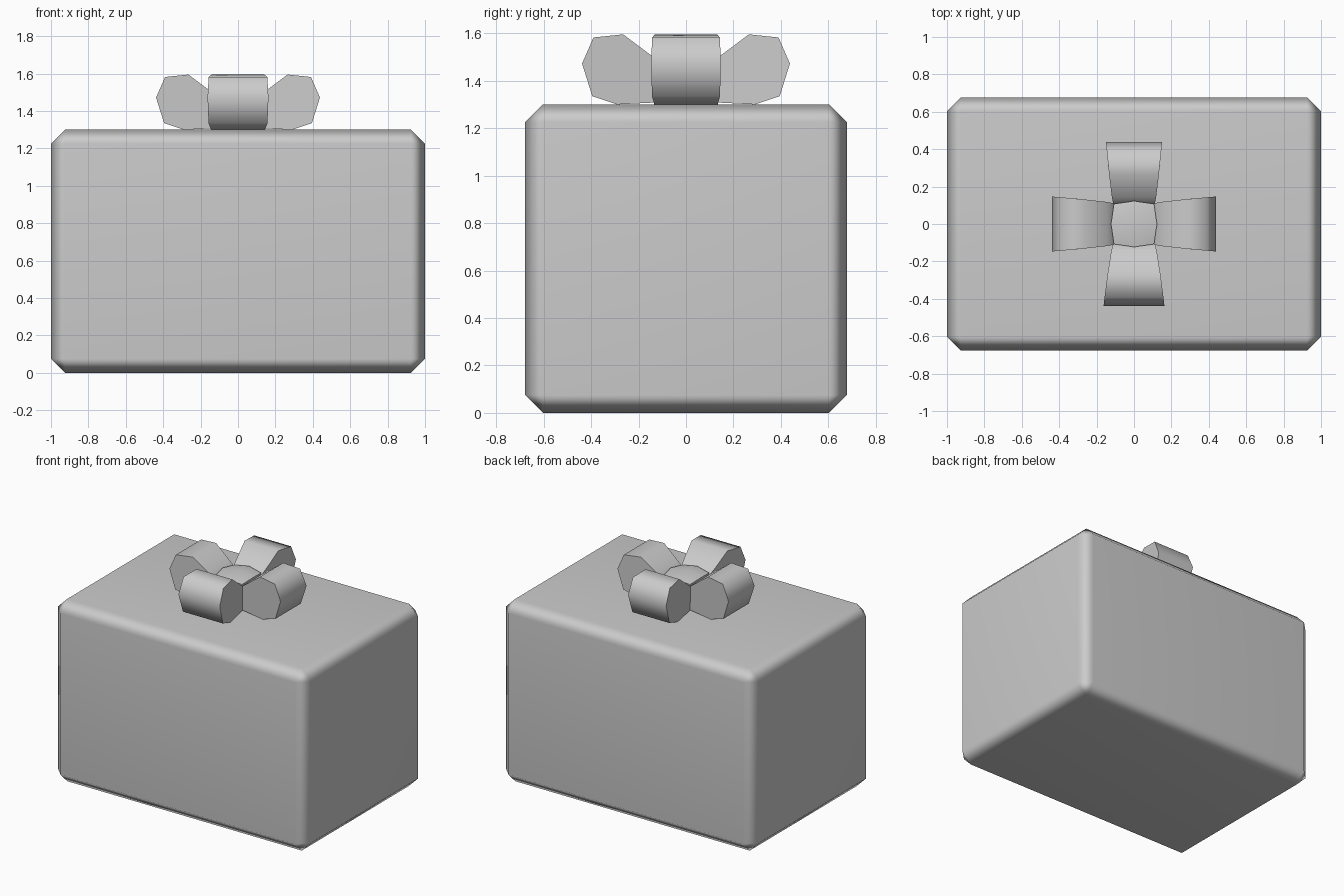
import bpy
import bmesh
import math
from mathutils import Matrix, Vector

if "Cube" in bpy.data.objects:
    bpy.data.objects.remove(bpy.data.objects["Cube"])

GREY = (0.6, 0.6, 0.6, 1)
mat = bpy.data.materials.new("plain grey")
mat.use_nodes = True
mat.diffuse_color = GREY
mat.node_tree.nodes["Principled BSDF"].inputs["Base Color"].default_value = GREY


def finish(bm, name, angle):
    """Turn a bmesh into a smooth shaded object with sharp edges kept."""
    bmesh.ops.recalc_face_normals(bm, faces=bm.faces)
    mesh = bpy.data.meshes.new(name)
    bm.to_mesh(mesh)
    bm.free()
    mesh.materials.append(mat)
    obj = bpy.data.objects.new(name, mesh)
    bpy.context.collection.objects.link(obj)
    bpy.ops.object.select_all(action="DESELECT")
    obj.select_set(True)
    bpy.context.view_layer.objects.active = obj
    bpy.ops.object.shade_smooth_by_angle(angle=math.radians(angle))
    return obj


# Box with one wide chamfer on every edge
bm = bmesh.new()
bmesh.ops.create_cube(bm, size=1)
bmesh.ops.scale(bm, vec=(2, 1.355, 1.3), verts=bm.verts)
bmesh.ops.translate(bm, vec=(0, 0, 0.65), verts=bm.verts)
bmesh.ops.bevel(bm, geom=bm.edges[:], offset=0.075, segments=1,
                affect="EDGES", profile=0.5)
box = finish(bm, "gift_box", 60)
box.modifiers.new("soft_edges", "WEIGHTED_NORMAL")

# Bow loops: a rounded side profile (reach, height), tapering to the knot
PROFILE = [(0.09, 1.465), (0.145, 1.505), (0.265, 1.595), (0.39, 1.582),
           (0.438, 1.472), (0.395, 1.335), (0.29, 1.3), (0.09, 1.31)]


def bow_loop(name, turn, width):
    bm = bmesh.new()
    sides = []
    for sign in (-1, 1):
        ring = []
        for reach, z in PROFILE:
            spread = min(1, max(0, (reach - 0.09) / 0.35)) ** 0.75
            half = 0.108 + (width - 0.108) * spread
            ring.append(bm.verts.new((reach, sign * half, z)))
        bm.faces.new(ring)
        sides.append(ring)
    n = len(PROFILE)
    for i in range(n):
        j = (i + 1) % n
        bm.faces.new((sides[0][i], sides[0][j], sides[1][j], sides[1][i]))
    bm.transform(Matrix.Rotation(math.radians(turn), 4, "Z"))
    finish(bm, name, 62)


for name, turn, width in (("bow_loop_left", 0, 0.147), ("bow_loop_back", 90, 0.15),
                          ("bow_loop_right", 180, 0.147), ("bow_loop_front", 270, 0.163)):
    bow_loop(name, turn, width)

# Knot: a small block with bulging sides and a gently domed top
bm = bmesh.new()
rings = []
for z, scale in ((1.3, 0.9), (1.4, 1), (1.49, 1)):
    ring = []
    for k in range(8):
        r = 0.152 if k % 2 else 0.123
        a = math.radians(45 * k)
        ring.append(bm.verts.new(Vector((r * math.cos(a) * scale, r * math.sin(a) * scale,
                                         z + (0 if k % 2 or z < 1.45 else 0.015)))))
    rings.append(ring)
for low, high in zip(rings, rings[1:]):
    for i in range(8):
        j = (i + 1) % 8
        bm.faces.new((low[i], low[j], high[j], high[i]))
bm.faces.new(rings[0])
peak = bm.verts.new((0, 0, 1.525))
for i in range(8):
    bm.faces.new((rings[-1][i], rings[-1][(i + 1) % 8], peak))
finish(bm, "bow_knot", 50)
